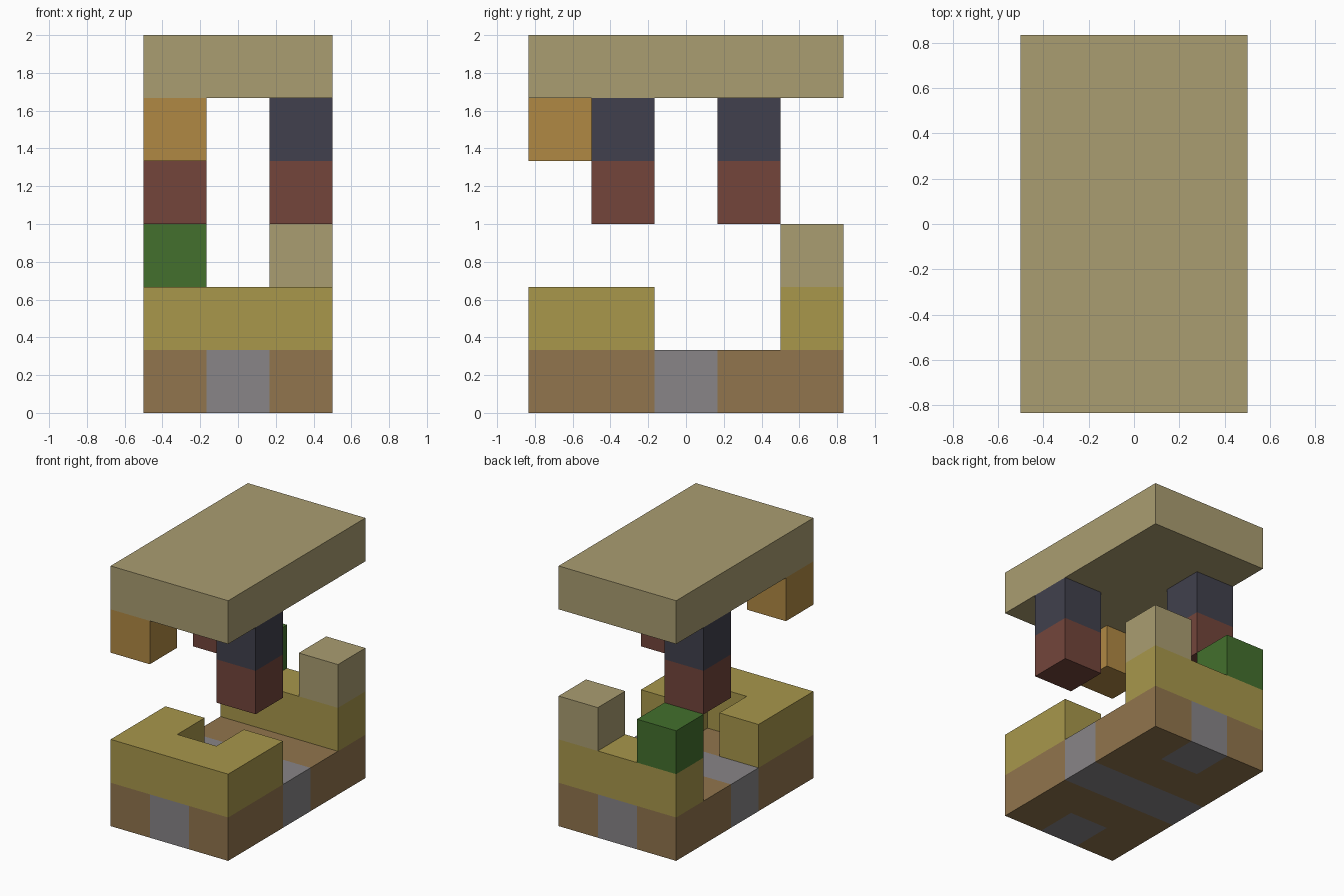
import bpy
import bmesh
from itertools import product
from mathutils import Vector

cube = bpy.data.objects.get("Cube")
if cube:
    bpy.data.objects.remove(cube, do_unlink=True)

CELL = 1 / 3  # block edge length
SIDES = [Vector(d) for d in ((1, 0, 0), (-1, 0, 0), (0, 1, 0), (0, -1, 0), (0, 0, 1), (0, 0, -1))]


def material(name, hex_code):
    """Flat material from an sRGB hex code."""
    rgb = [int(hex_code[i:i + 2], 16) / 255 for i in (0, 2, 4)]
    col = [c / 12.92 if c <= 0.04045 else ((c + 0.055) / 1.055) ** 2.4 for c in rgb] + [1]
    mat = bpy.data.materials.new(name)
    mat.use_nodes = True
    mat.diffuse_color = col
    mat.node_tree.nodes["Principled BSDF"].inputs["Base Color"].default_value = col
    return mat


TAN = material("tan", "aa9d71")
ORANGE = material("orange", "b08944")
SLATE = material("dark slate", "41404d")
RED = material("brick red", "73453b")
GREEN = material("green", "43702d")
YELLOW = material("straw yellow", "a8974b")
BROWN = material("wood brown", "91754d")
GREY = material("stone grey", "888587")


def block(xs, ys, z):
    """Cells of one layer, as block coordinates about the centre."""
    return set(product(xs, ys, [z]))


ALL_X, ALL_Y = range(-1, 2), range(-2, 3)

# Base: stone cross strip and end stones set in wood
stone = block(ALL_X, [0], 0) | block([0], [-2, 2], 0)
wood = block(ALL_X, ALL_Y, 0) - stone

parts = {
    "base_stone": (stone, GREY),
    "base_wood": (wood, BROWN),
    # Low walls: U shape at the front, straight at the back
    "front_wall": (block(ALL_X, [-2], 1) | block([-1, 1], [-1], 1), YELLOW),
    "back_wall": (block(ALL_X, [2], 1), YELLOW),
    # Single blocks on the back wall
    "back_right_block": (block([-1], [2], 2), GREEN),
    "back_left_block": (block([1], [2], 2), TAN),
    # Hanging parts and roof
    "front_post_lower": (block([1], [-1], 3), RED),
    "front_post_upper": (block([1], [-1], 4), SLATE),
    "back_post_lower": (block([-1], [1], 3), RED),
    "back_post_upper": (block([-1], [1], 4), SLATE),
    "hanging_block": (block([-1], [-2], 4), ORANGE),
    "roof_slab": (block(ALL_X, ALL_Y, 5), TAN),
}
occupied = set().union(*(cells for cells, _ in parts.values()))


def build(name, cells, mat):
    """Outer faces of the cells, merged into large flat faces."""
    bm = bmesh.new()
    for cell in sorted(cells):
        centre = Vector(cell) + Vector((0, 0, 0.5))
        for n in SIDES:
            if tuple(int(a + b) for a, b in zip(cell, n)) in occupied:
                continue
            u = Vector((n.y, n.z, n.x))
            v = n.cross(u)
            corners = [(u + v), (v - u), (-u - v), (u - v)]
            bm.faces.new([bm.verts.new((centre + (n + c) / 2) * CELL) for c in corners])
    bmesh.ops.remove_doubles(bm, verts=bm.verts, dist=0.001)
    bmesh.ops.dissolve_limit(bm, angle_limit=0.01, verts=bm.verts, edges=bm.edges)
    mesh = bpy.data.meshes.new(name)
    bm.to_mesh(mesh)
    bm.free()
    mesh.materials.append(mat)
    bpy.context.collection.objects.link(bpy.data.objects.new(name, mesh))


for name, (cells, mat) in parts.items():
    build(name, cells, mat)
